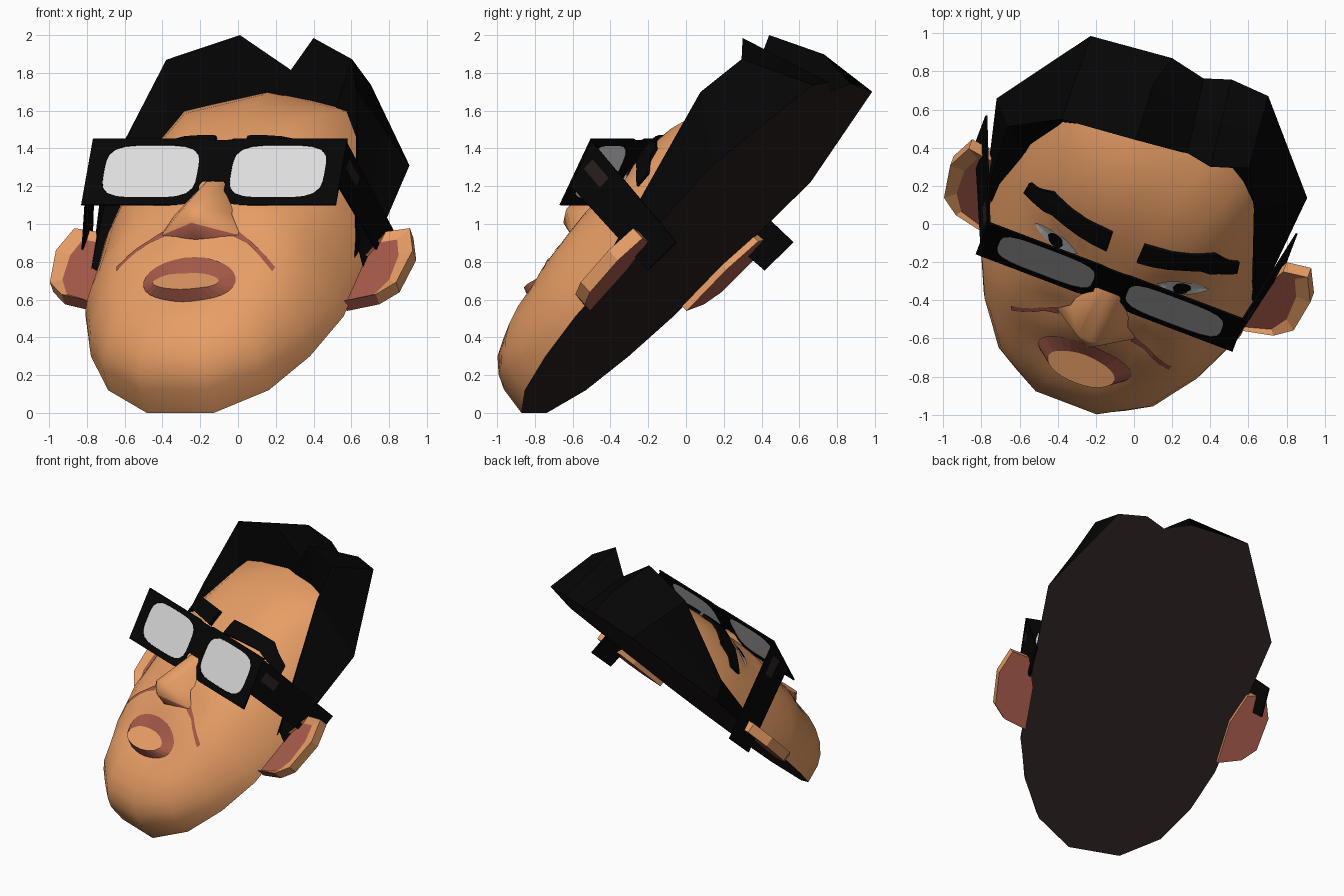
import bpy, bmesh, math
from mathutils import Matrix, Vector
from mathutils.bvhtree import BVHTree

if "Cube" in bpy.data.objects:
    bpy.data.objects.remove(bpy.data.objects["Cube"])

# Everything is modelled in face space (u across, v up the face, w outward), then tilted back
U = Vector((.935, -.355, 0))
V = Vector((.251, .661, .7071))
W = Vector((-.251, -.661, .7071))
TILT = Matrix.Translation(W * .608) @ Matrix((U, V, W)).transposed().to_4x4()


def mat(name, r, g, b):
    m = bpy.data.materials.new(name)
    m.diffuse_color = (r, g, b, 1)
    m.use_nodes = True
    m.node_tree.nodes["Principled BSDF"].inputs["Base Color"].default_value = m.diffuse_color
    return m


SKIN = mat("skin", .80, .34, .13)
RED = mat("reddish brown", .37, .10, .065)
BLACK = mat("black", .0015, .0015, .0015)
DARK = mat("dark brown", .02, .012, .012)
LENS = mat("lens grey", .72, .72, .72)
WHITE = mat("eye white", .62, .62, .62)


def make(name, verts, faces, mats, idx=None, smooth=False, solid=0, fix=False):
    me = bpy.data.meshes.new(name)
    me.from_pydata([tuple(p) for p in verts], [], faces)
    for m in mats:
        me.materials.append(m)
    for i, f in enumerate(me.polygons):
        f.material_index = idx[i] if idx else 0
        f.use_smooth = smooth
    if fix:
        bm = bmesh.new()
        bm.from_mesh(me)
        bmesh.ops.recalc_face_normals(bm, faces=bm.faces)
        bm.to_mesh(me)
        bm.free()
    ob = bpy.data.objects.new(name, me)
    bpy.context.collection.objects.link(ob)
    ob.matrix_world = TILT
    if solid:
        s = ob.modifiers.new("thickness", 'SOLIDIFY')
        s.thickness = solid
        s.offset = -1
    return ob


def subdivide(pts, n, closed=False):
    out = []
    m = len(pts)
    for i in range(m if closed else m - 1):
        a, b = Vector(pts[i]), Vector(pts[(i + 1) % m])
        out += [a.lerp(b, k / n) for k in range(n)]
    return out if closed else out + [Vector(pts[-1])]


# Face: concentric rings of the head outline, raised into a dome with soft hollows
half = [(.19, -.608), (.455, -.438), (.62, -.184), (.73, .113), (.765, .6), (.73, 1.1), (.55, 1.6)]
outline = subdivide(half + [(0, 1.79)] + [(-u, v) for u, v in reversed(half)], 2, True)
mid = Vector((0, .5))
# Hollows: centre, size and depth for eye sockets, nose sides and mouth
hollows = [(s * .36, .68, .2, .12, .05) for s in (-1, 1)] + [(s * .26, .27, .13, .13, .03) for s in (-1, 1)]
hollows.append((0, -.04, .32, .17, .065))


def height(s, u, v):
    q = .38 + .6 * min(1, max(0, (v + .5) / .9))
    h = .49 * max(0, 1 - s ** 3.5) ** q
    for cu, cv, ru, rv, d in hollows:
        h -= d * math.exp(-((u - cu) / ru) ** 2 - ((v - cv) / rv) ** 2)
    return max(0, h) if s < 1 else 0


verts, faces = [], []
rings = [1, .985, .955, .9, .82, .73, .63, .53, .43, .33, .23, .12]
n = len(outline)
for s in rings:
    for p in outline:
        q = mid + (p - mid) * s
        verts.append((q.x, q.y, height(s, q.x, q.y)))
verts.append((0, .5, height(0, 0, .5)))
for r in range(len(rings) - 1):
    for i in range(n):
        j = (i + 1) % n
        faces.append((r * n + i, r * n + j, (r + 1) * n + j, (r + 1) * n + i))
last = (len(rings) - 1) * n
faces += [(last + i, last + (i + 1) % n, len(verts) - 1) for i in range(n)]
make("face", verts, faces, [SKIN], smooth=True)
tree = BVHTree.FromPolygons([Vector(p) for p in verts], faces)


def drop(u, v, lift=0):
    hit = tree.ray_cast(Vector((u, v, 3)), Vector((0, 0, -1)))[0]
    return (u, v, (hit.z if hit else 0) + lift)


def strip(name, a, b, m, lift=.006, solid=0):
    """Band between an upper line a and a lower line b, laid onto the face."""
    k = len(a)
    c = [((p[0] + r[0]) / 2, (p[1] + r[1]) / 2) for p, r in zip(a, b)]
    vs = [drop(p[0], p[1], lift) for row in (a, c, b) for p in row]
    fs = []
    for o in (0, k):
        for i in range(o, o + k - 1):
            f = (i, k + i, k + i + 1, i + 1)
            fs.append(f if a[-1][0] > a[0][0] else f[::-1])
    return make(name, vs, fs, [m], solid=solid)


# Hair: outer edge on the back, bulging wall, crest, and hairline on the forehead
cap = [(-.79, .45), (-.907, 1.117), (-.563, 1.797), (-.122, 1.858), (.07, 1.80), (.21, 1.866),
       (.42, 1.848), (.80, 1.245), (.755, .45)]
crest = [(-.78, .45, .03), (-.80, 1.1, .15), (-.55, 1.59, .446), (-.147, 1.708, .513), (.13, 1.6, .36),
         (.267, 1.702, .497), (.46, 1.67, .37), (.56, 1.41, .385), (.74, .5, .1)]
line = [(-.74, .42), (-.67, .95), (-.54, 1.31), (-.32, 1.45), (.1, 1.50), (.24, 1.50), (.38, 1.47),
        (.6, 1.17), (.72, .47)]
k = len(cap)
wall = [((a[0] + b[0]) / 2, (a[1] + b[1]) / 2, b[2] / 2) for a, b in zip(cap, crest)]
wall[3] = (-.166, 1.85, .227)
hv = [(u, v, 0) for u, v in cap] + wall + crest + [drop(u, v, .004) for u, v in line]
hf = [(r * k + i, r * k + k + i, r * k + k + i + 1, r * k + i + 1) for r in range(3) for i in range(k - 1)]
make("hair", hv, hf, [BLACK])

# Flat back of the head
back = [(u, v, 0) for u, v in [(-.73, .113)] + cap + [(.73, .113)]]
back += [(u, v, 0) for u, v in reversed(half[:3])] + [(-u, v, 0) for u, v in half[:3]]
make("back_plate", back, [tuple(range(len(back)))], [DARK])

# Nose, with a reddish underside
nv = [(0, .78, .46), (0, .32, .635), (0, .22, .595), (0, .2, .49)]
nf, ni = [], []
for s in (-1, 1):
    b = len(nv)
    nv += [(s * .06, .6, .5), (s * .16, .38, .50), (s * .225, .27, .45), (s * .07, .30, .615), (s * .1, .6, .42)]
    new = [(0, b, b + 3, 1), (b, b + 1, b + 3), (0, b + 4, b), (b, b + 4, b + 1), (b + 1, b + 2, b + 3),
           (1, b + 3, 2), (b + 3, b + 2, 2), (2, b + 2, 3)]
    nf += new if s < 0 else [f[::-1] for f in new]
    ni += [0] * 7 + [1]
make("nose", nv, nf, [SKIN, RED], ni, smooth=True, fix=True)

# Mouth: reddish ring with an overhanging lower lip and skin-coloured middle
lv = []
for ru, cv, rv, up in ((.26, -.04, .145, 0), (.185, -.08, .085, 1)):
    for i in range(28):
        t = 2 * math.pi * i / 28
        lv.append(drop(.01 + ru * math.cos(t), cv + rv * math.sin(t), .006 + up * (.045 - .03 * math.sin(t))))
lf = [(i, (i + 1) % 28, 28 + (i + 1) % 28, 28 + i) for i in range(28)] + [tuple(range(28, 56))]
make("lips", lv, lf, [RED, SKIN], [0] * 28 + [1])

for s, side in ((-1, "left"), (1, "right")):
    # Cheek folds
    strip(side + "_fold", subdivide([(s * .215, .29), (s * .29, .235), (s * .45, .10)], 3),
          subdivide([(s * .20, .25), (s * .28, .215), (s * .44, .07)], 3), RED)
    # Eyebrows
    strip(side + "_eyebrow", subdivide([(s * .09, .975), (s * .46, 1.0), (s * .59, .905)], 4),
          subdivide([(s * .085, .85), (s * .42, .885), (s * .60, .815)], 4), BLACK, .025, solid=.03)
    # Eyes: almond white and round iris
    xs = [-1 + i / 5 for i in range(11)]
    for part, r, hgt, m, lift in (("eye", .135, .055, WHITE, .008), ("iris", .046, .05, BLACK, .013)):
        arc = [hgt * math.sqrt(1 - x * x) if part == "iris" else hgt * (1 - x * x) for x in xs]
        strip(side + "_" + part, [(s * .355 + r * x, .715 + y) for x, y in zip(xs, arc)],
              [(s * .355 + r * x, .715 - y) for x, y in zip(xs, arc)], m, lift)

    # Ears: orange rim, reddish hollow, underside and back
    rim = [(.72, .19), (.89, .24), (.98, .33), (1.01, .57), (.95, .735), (.82, .71), (.74, .5)]
    hollow = [(.72, .2), (.87, .26), (.925, .37), (.93, .55), (.89, .67), (.8, .65), (.74, .5)]
    e = len(rim)
    ev = [(s * u, v, w) for pts, w in ((rim, -.035), (rim, .04), (hollow, .02)) for u, v in pts]
    ef = [(r * e + i, r * e + (i + 1) % e, r * e + e + (i + 1) % e, r * e + e + i)
          for r in (0, 1) for i in range(e)]
    ef += [tuple(range(2 * e, 3 * e)), tuple(reversed(range(e)))]
    make(side + "_ear", ev, ef, [SKIN, RED], [1] + [0] * (2 * e - 1) + [1, 1], fix=True)

    # Glasses: rim with rounded lens opening
    def slope(v):
        return .485 + (v - .466) * .33
    outer, inner = [], []
    for i in range(32):
        t = 2 * math.pi * i / 32
        c, d = math.cos(t), math.sin(t)
        m = max(abs(c), abs(d))
        q = (abs(c) ** 4 + abs(d) ** 4) ** -.25
        outer.append((s * .397 + .323 * c / m, .652 + .186 * d / m))
        inner.append((s * .36 + .265 * c * q, .655 + .147 * d * q))
    gv = [(u, v, slope(v)) for u, v in outer + inner]
    gf = [(i, (i + 1) % 32, 32 + (i + 1) % 32, 32 + i) for i in range(32)]
    make(side + "_glasses_rim", gv, gf, [BLACK], solid=.01)
    make(side + "_lens", [(u, v, w - .004) for u, v, w in gv[32:]], [tuple(range(32))], [LENS], solid=.004)

    # Temple arm and hinge mark
    end = .93 if s < 0 else .82
    tv = [(s * .715, .83, .595), (s * .715, .58, .52), (s * end, .6, -.14), (s * end, .82, -.15)]
    tf = (0, 1, 2, 3) if s > 0 else (3, 2, 1, 0)
    make(side + "_temple_arm", tv, [tf], [BLACK], solid=.01)
    hv2 = [(s * (.722 + (end - .715) * (.55 - w) / .69), v, w)
           for v, w in ((.77, .52), (.70, .52), (.70, .38), (.77, .38))]
    make(side + "_hinge_mark", hv2, [tf], [DARK])

# Glasses bridge
bv = [(u, v, slope(v)) for u, v in ((-.09, .56), (-.06, .60), (.06, .60), (.09, .56), (.09, .838), (.04, .83),
                                     (-.04, .83), (-.09, .838))]
make("glasses_bridge", bv, [tuple(range(8))], [BLACK], solid=.01)
